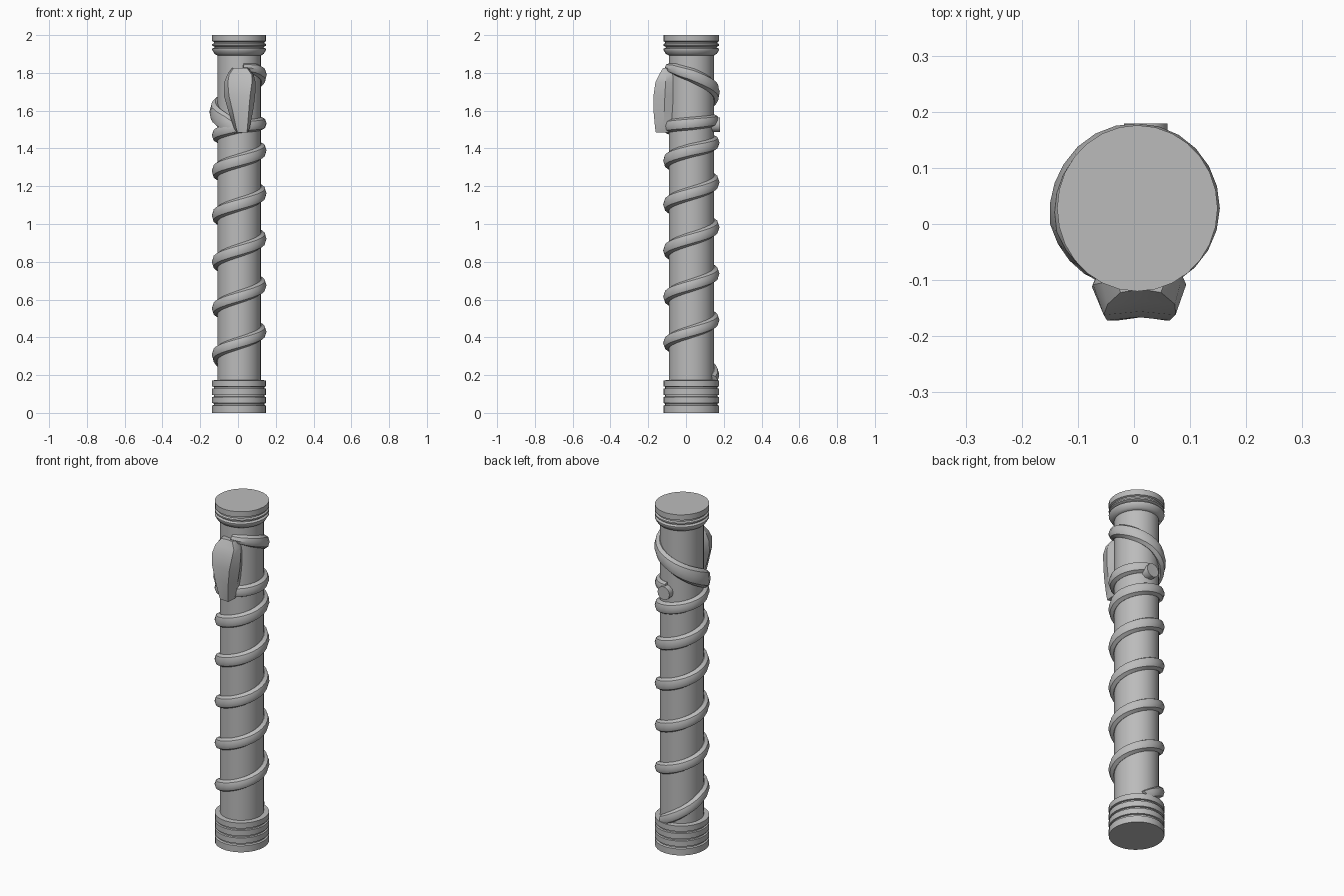
import bpy, bmesh
from math import sin, cos, pi, radians
from mathutils import Vector

if "Cube" in bpy.data.objects:
    bpy.data.objects.remove(bpy.data.objects["Cube"])

AXIS = Vector((0.006, 0.028, 0))
SQUASH = 1.035  # the column is slightly deeper than wide

stone = bpy.data.materials.new("grey stone")
stone.use_nodes = True
stone.diffuse_color = (0.5, 0.5, 0.5, 1)
stone.node_tree.nodes["Principled BSDF"].inputs["Base Color"].default_value = (0.5, 0.5, 0.5, 1)


def loft(name, rings, angle=35):
    """Skin a list of equal-length point rings and close both ends."""
    bm = bmesh.new()
    loops = [[bm.verts.new(p) for p in ring] for ring in rings]
    n = len(loops[0])
    for a, b in zip(loops, loops[1:]):
        for i in range(n):
            j = (i + 1) % n
            bm.faces.new((a[i], a[j], b[j], b[i]))
    bm.faces.new(loops[0][::-1])
    bm.faces.new(loops[-1])
    bmesh.ops.recalc_face_normals(bm, faces=bm.faces)
    mesh = bpy.data.meshes.new(name)
    bm.to_mesh(mesh)
    bm.free()
    mesh.materials.append(stone)
    obj = bpy.data.objects.new(name, mesh)
    bpy.context.collection.objects.link(obj)
    bpy.ops.object.select_all(action="DESELECT")
    obj.select_set(True)
    bpy.context.view_layer.objects.active = obj
    bpy.ops.object.shade_smooth_by_angle(angle=radians(angle))
    return obj


def around(deg, r, z):
    t = radians(deg)
    return AXIS + Vector((r * cos(t), r * sin(t) * SQUASH, z))


def lathe(name, profile, sides=28):
    return loft(name, [[around(360 * i / sides, r, z) for i in range(sides)] for r, z in profile])


def coil(name, keys, step=15, sides=8):
    """Sweep a tube round the column; keys are (angle, height, path radius, half depth, half height)."""
    rings = []
    for k, (a, b) in enumerate(zip(keys, keys[1:])):
        count = max(1, round(abs(b[0] - a[0]) / step))
        for s in range(count + (k == len(keys) - 2)):
            f = s / count
            deg, z, r, d, h = [p + (q - p) * f for p, q in zip(a, b)]
            slope = (b[1] - a[1]) / (radians(b[0] - a[0]) * r)
            tangent = Vector((-sin(radians(deg)), cos(radians(deg)), slope)).normalized()
            out = Vector((cos(radians(deg)), sin(radians(deg)), 0))
            up = out.cross(tangent)
            centre = around(deg, r, z)
            rings.append([centre + out * d * cos(2 * pi * i / sides) + up * h * sin(2 * pi * i / sides)
                          for i in range(sides)])
    return loft(name, rings, 40)


# Column shaft
lathe("shaft", [(0.115, 0.15), (0.115, 1.92)])

# Grooved base and capital
R, G = 0.143, 0.134
base = [(R, 0), (R, 0.038), (G, 0.042), (G, 0.05)]
for z in (0.052, 0.096, 0.14):
    base += [(R, z), (R, z + 0.032), (G, z + 0.034), (G, z + 0.042)]
base[-2:] = [(0.115, 0.174)]
lathe("base", base)
lathe("capital", [(0.115, 1.892), (0.13, 1.9), (0.137, 1.912), (R, 1.922), (R, 1.928), (0.13, 1.934),
                  (0.13, 1.938), (R, 1.944), (R, 1.952), (G, 1.957), (G, 1.964), (R, 1.968), (R, 2.0)])

# Body winding up the shaft to the back
coil("serpent_body", [(70, 0.175, 0.118, 0.026, 0.03), (180, 0.31, 0.118, 0.027, 0.032),
                      (360, 0.43, 0.118, 0.027, 0.032), (1260, 1.045, 0.118, 0.027, 0.035),
                      (1620, 1.28, 0.118, 0.027, 0.036), (1800, 1.39, 0.118, 0.027, 0.036),
                      (1980, 1.47, 0.118, 0.027, 0.033), (2070, 1.515, 0.118, 0.027, 0.033),
                      (2160, 1.532, 0.118, 0.027, 0.034), (2245, 1.55, 0.118, 0.025, 0.03)])

# Neck crossing behind the hood, then over the top to it
coil("serpent_neck", [(-80, 1.83, 0.112, 0.026, 0.022), (-45, 1.82, 0.118, 0.027, 0.03),
                      (0, 1.79, 0.119, 0.028, 0.036), (90, 1.70, 0.119, 0.028, 0.04),
                      (150, 1.63, 0.122, 0.03, 0.048), (190, 1.585, 0.126, 0.032, 0.05),
                      (230, 1.54, 0.12, 0.028, 0.048), (265, 1.5, 0.116, 0.025, 0.03)])

# Round tail stub on the back
stub = [[Vector((0.021 + 0.039 * cos(i * pi / 6), y, 1.525 + 0.039 * sin(i * pi / 6))) for i in range(12)]
        for y in (0.11, 0.179)]
loft("tail_stub", stub)

# Flared hood: height, centre x, front half width, side half width, front y, side y
hood_rows = [(1.485, 0.022, 0.025, 0.03, -0.16, -0.12), (1.51, 0.02, 0.03, 0.042, -0.164, -0.12),
             (1.6, 0.014, 0.043, 0.066, -0.172, -0.115), (1.68, 0.008, 0.056, 0.083, -0.172, -0.112),
             (1.75, 0.01, 0.064, 0.083, -0.162, -0.108), (1.79, 0.013, 0.06, 0.07, -0.143, -0.105),
             (1.825, 0.012, 0.036, 0.044, -0.122, -0.1)]
hood = []
for z, x, w, side, front, mid in hood_rows:
    outline = [(-w, front), (0, front + 0.006), (w, front), (side, mid), (side * 0.8, -0.07), (-side * 0.8, -0.07),
               (-side, mid)]
    hood.append([Vector((x + px, py, z)) for px, py in outline])
loft("serpent_hood", hood, 30)
